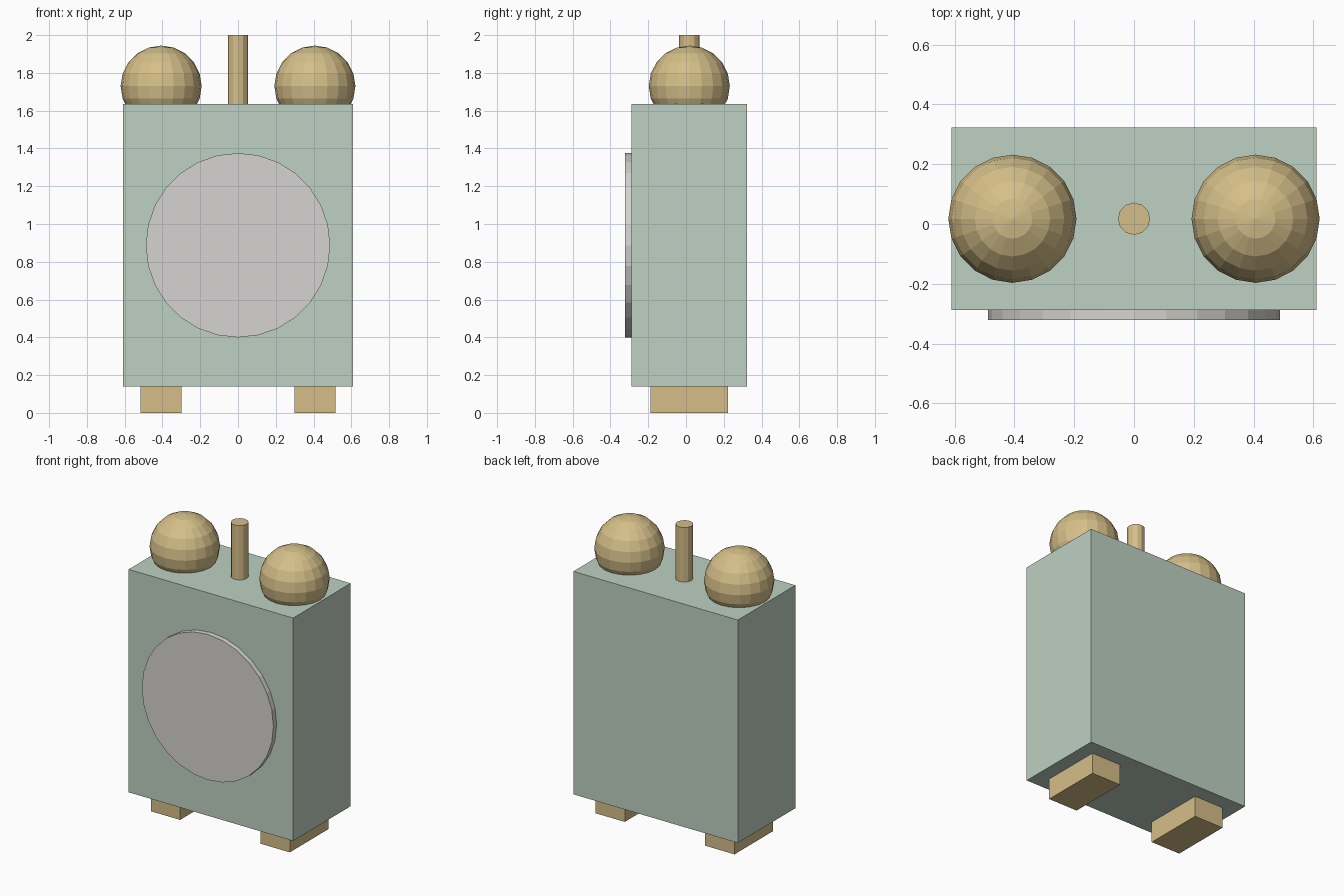
import bpy
import math

if "Cube" in bpy.data.objects:
    bpy.data.objects.remove(bpy.data.objects["Cube"])


def material(name, rgb):
    """Flat colour from sRGB 0-255 values."""
    m = bpy.data.materials.new(name)
    m.diffuse_color = [(c / 255 / 12.92) if c < 11 else ((c / 255 + 0.055) / 1.055) ** 2.4
                       for c in rgb] + [1]
    m.use_nodes = True
    m.node_tree.nodes["Principled BSDF"].inputs["Base Color"].default_value = m.diffuse_color
    return m


green = material("sage green", (190, 209, 194))
brass = material("brass", (213, 191, 137))
grey = material("pale grey", (213, 212, 209))

CY = 0.0175          # body centre in y
BOTTOM, TOP = 0.14, 1.635
MID = (BOTTOM + TOP) / 2


def finish(name, mat):
    ob = bpy.context.object
    ob.name = ob.data.name = name
    ob.data.materials.append(mat)
    return ob


def box(name, mat, centre, size):
    bpy.ops.mesh.primitive_cube_add(size=1, location=centre)
    ob = finish(name, mat)
    ob.scale = size
    bpy.ops.object.transform_apply(location=False, rotation=False, scale=True)
    return ob


# Clock case
box("case", green, (0, CY, MID), (1.22, 0.61, TOP - BOTTOM))

# Round dial on the front
bpy.ops.mesh.primitive_cylinder_add(vertices=28, radius=0.488, depth=0.07,
                                    location=(0, -0.287, MID),
                                    rotation=(math.pi / 2, 0, 0))
finish("dial", grey)

# Feet and bells, one pair on each side
for side, s in (("left", -1), ("right", 1)):
    box(side + "_foot", brass, (s * 0.407, CY, 0.075), (0.218, 0.41, 0.15))
    bpy.ops.mesh.primitive_uv_sphere_add(segments=20, ring_count=10, radius=0.2145,
                                         location=(s * 0.407, CY, 1.73))
    finish(side + "_bell", brass)

# Hammer post between the bells
bpy.ops.mesh.primitive_cylinder_add(vertices=12, radius=0.054, depth=0.40,
                                    location=(0, CY, 1.80))
finish("hammer_post", brass)
